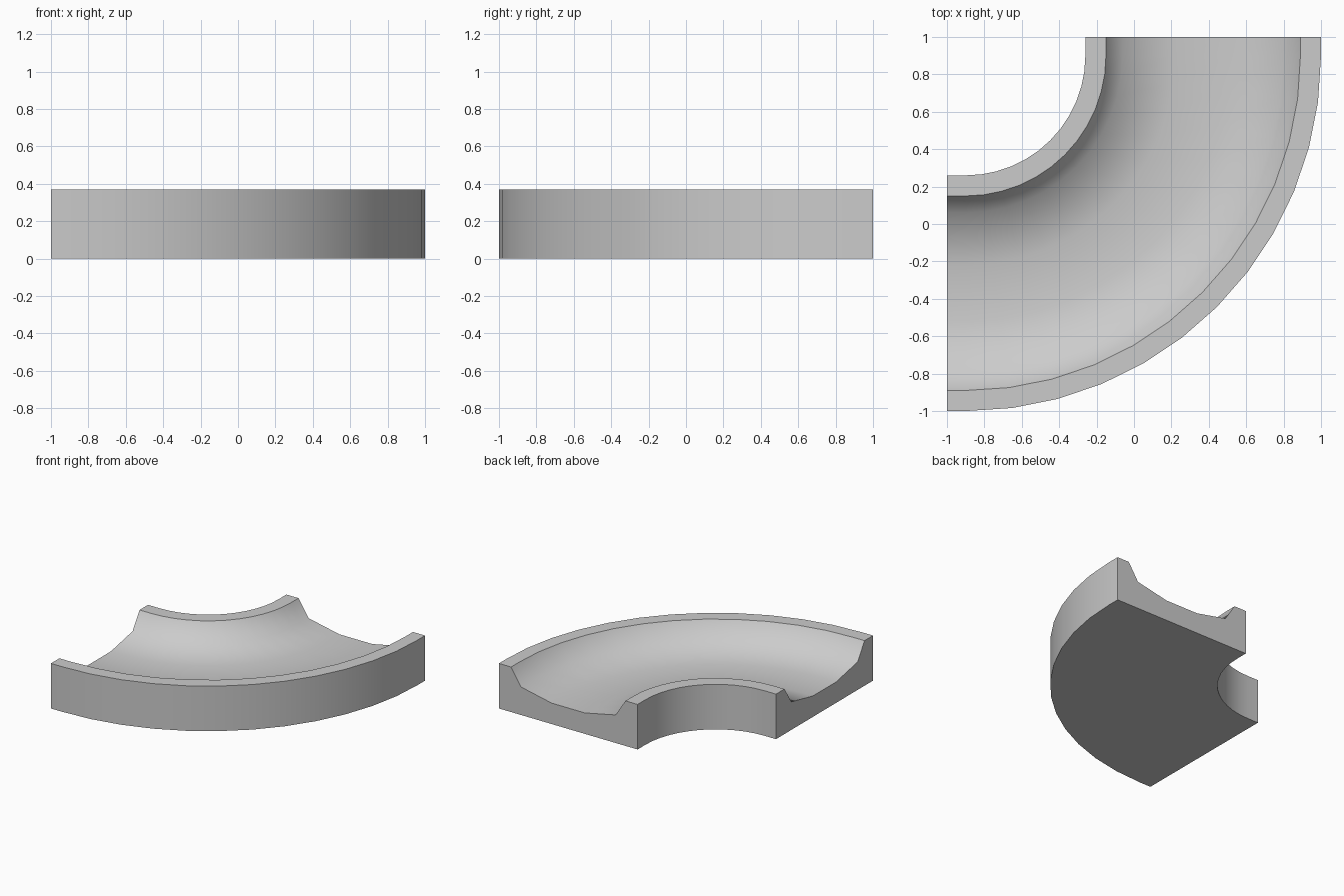
import bpy, bmesh, math
from mathutils import Vector

if "Cube" in bpy.data.objects:
    bpy.data.objects.remove(bpy.data.objects["Cube"])

# cross-section of the trough: (distance from corner point, height)
PROFILE = [(0.74, 0.0), (0.74, 0.37), (0.85, 0.37), (0.94, 0.23), (1.22, 0.172),
           (1.52, 0.172), (1.80, 0.23), (1.89, 0.37), (2.0, 0.37), (2.0, 0.0)]
STRAIGHT = 0.1      # short straight run at each end of the bend
STEPS = 12

# stations along the path: (pivot, outward direction)
stations = [(Vector((-1, 1 - STRAIGHT, 0)), Vector((0, -1, 0)))]
for i in range(STEPS + 1):
    a = -math.pi / 2 + i * math.pi / 2 / STEPS
    stations.append((Vector((-1 + STRAIGHT, 1 - STRAIGHT, 0)),
                     Vector((math.cos(a), math.sin(a), 0))))
stations.append((Vector((-1 + STRAIGHT, 1, 0)), Vector((1, 0, 0))))

# sweep the section round the bend and cap both ends
bm = bmesh.new()
rings = [[bm.verts.new(p + d * (r - STRAIGHT) + Vector((0, 0, z))) for r, z in PROFILE]
         for p, d in stations]
n = len(PROFILE)
for a, b in zip(rings, rings[1:]):
    for j in range(n):
        k = (j + 1) % n
        bm.faces.new((a[j], a[k], b[k], b[j]))
bm.faces.new(rings[0])
bm.faces.new(rings[-1][::-1])
bmesh.ops.recalc_face_normals(bm, faces=bm.faces)

mesh = bpy.data.meshes.new("curved_channel")
bm.to_mesh(mesh)
bm.free()
channel = bpy.data.objects.new("curved_channel", mesh)
bpy.context.collection.objects.link(channel)

# smooth trough and walls, crisp rims
bpy.context.view_layer.objects.active = channel
channel.select_set(True)
bpy.ops.object.shade_smooth_by_angle(angle=math.radians(50))
